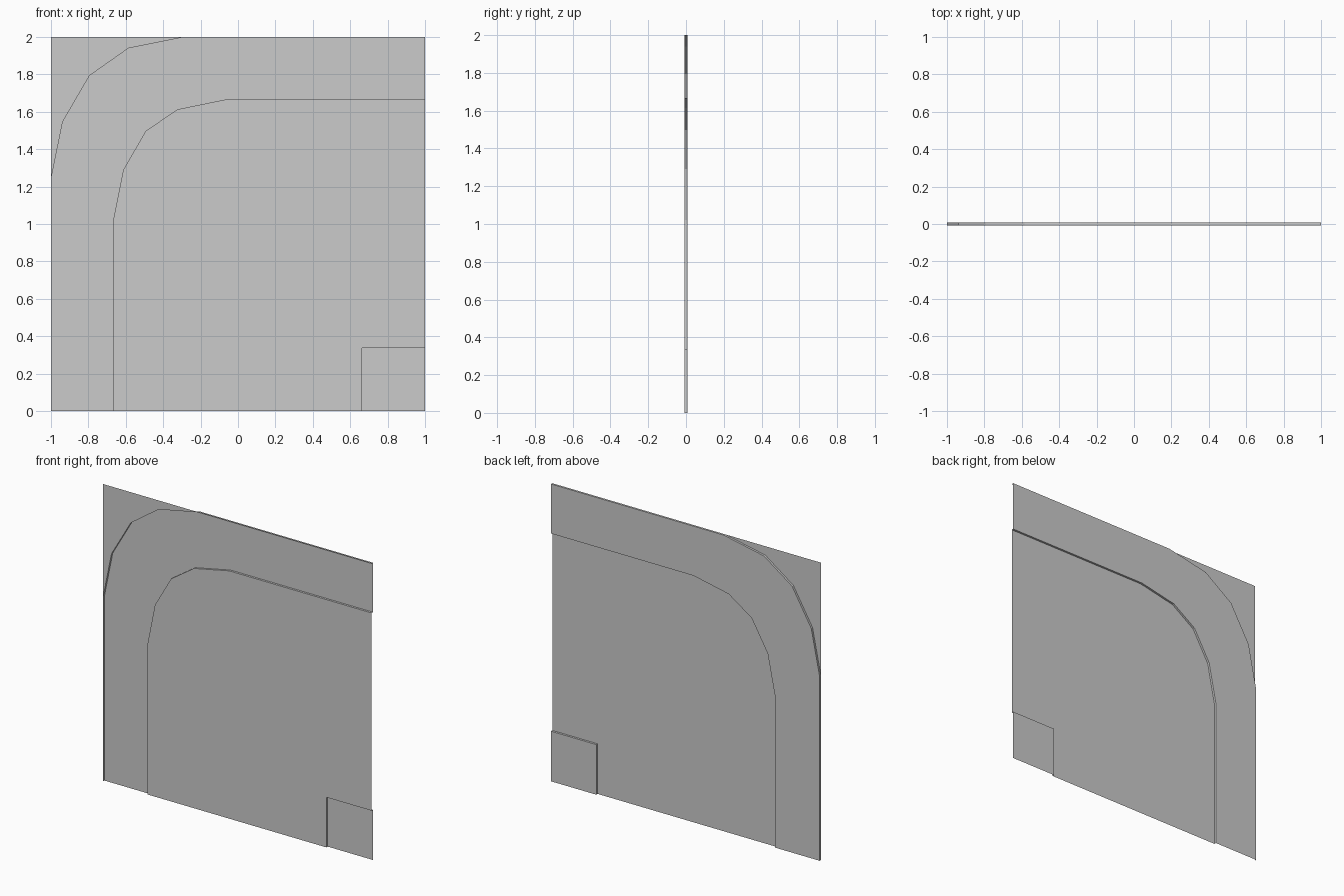
import bpy, bmesh

if "Cube" in bpy.data.objects:
    bpy.data.objects.remove(bpy.data.objects["Cube"])

LOW, HIGH = -0.007, 0.007   # road level and pavement level along y


def sheet(name, outline, y, walls=()):
    """Flat face facing +y from (x, z) points; listed outline edges get a kerb wall down to LOW."""
    bm = bmesh.new()
    top = [bm.verts.new((x, y, z)) for x, z in outline]
    face = bm.faces.new(top)
    low = {}
    for i in walls:
        j = (i + 1) % len(top)
        for k in (i, j):
            if k not in low:
                low[k] = bm.verts.new((outline[k][0], LOW, outline[k][1]))
        bm.faces.new((top[j], top[i], low[i], low[j]))
    face.normal_update()
    if face.normal.y < 0:
        for f in bm.faces:
            f.normal_flip()
    mesh = bpy.data.meshes.new(name)
    bm.to_mesh(mesh)
    bm.free()
    obj = bpy.data.objects.new(name, mesh)
    bpy.context.collection.objects.link(obj)
    return obj


# Bend profiles as (x, z)
outer = [(-1, 1.237), (-0.937, 1.547), (-0.794, 1.793), (-0.585, 1.94), (-0.285, 2)]
inner = [(-0.667, 0), (-0.667, 1.02), (-0.613, 1.29), (-0.493, 1.498),
         (-0.323, 1.613), (-0.06, 1.667), (1, 1.667)]
s, t = 0.663, 0.337         # small inner pavement corner

# Road surface
sheet("road", inner + [(1, t), (s, t), (s, 0)], LOW)

# Raised outer pavement: walls along the outside and along the road, open at both tile ends
band = [(-1, 0)] + outer + [(1, 2)] + inner[::-1]
ends = (len(outer) + 1, len(band) - 1)
sheet("outer_pavement", band, HIGH, [i for i in range(len(band)) if i not in ends])

# Raised inner pavement corner
sheet("inner_pavement", [(s, 0), (s, t), (1, t), (1, 0)], HIGH, (0, 1))

# Ground left over in the outer corner
sheet("corner_ground", outer + [(-1, 2)], LOW)
